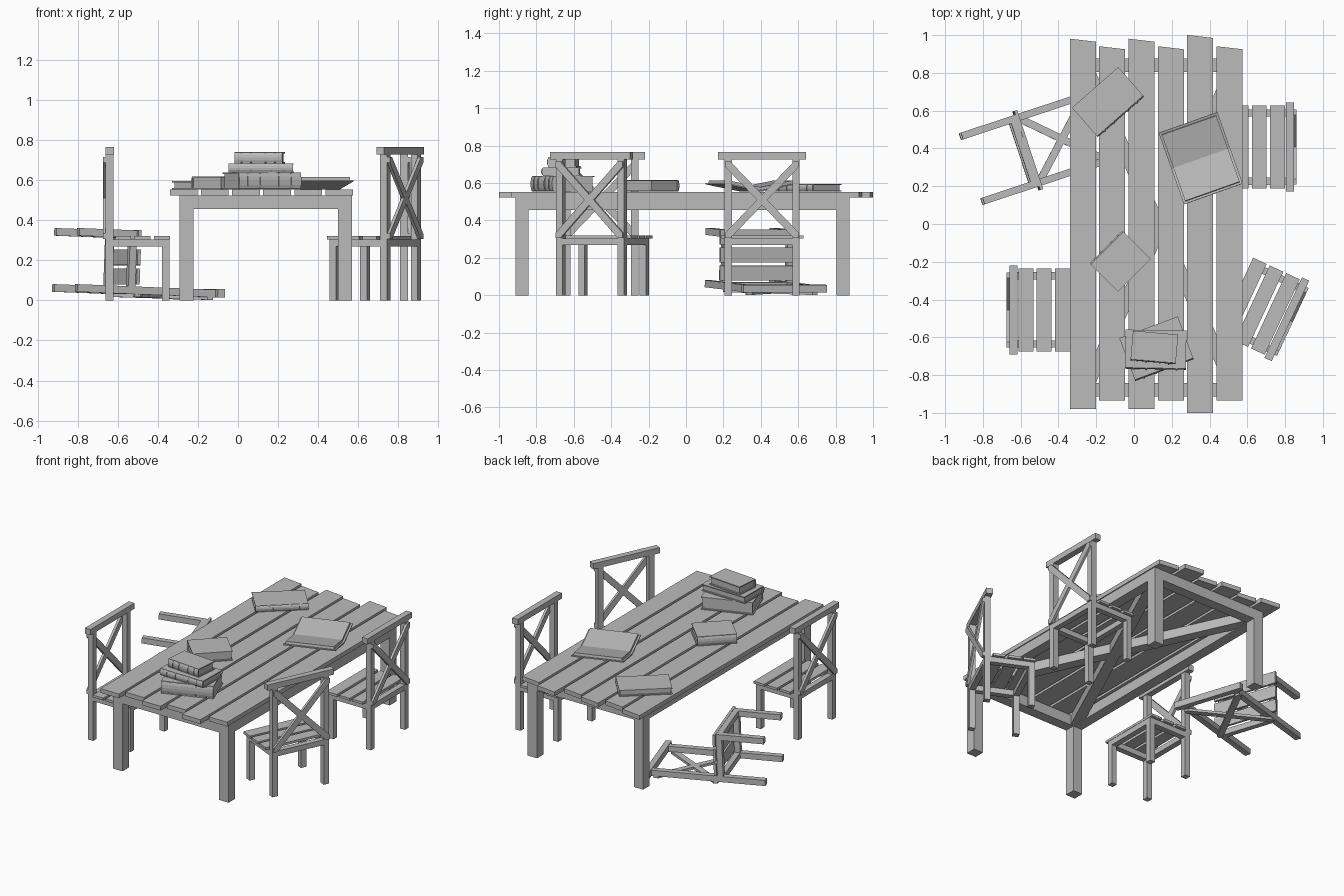
import bpy, bmesh
from math import radians, atan2, hypot, cos, sin, pi
from mathutils import Matrix, Vector

cube = bpy.data.objects.get("Cube")
if cube:
    bpy.data.objects.remove(cube, do_unlink=True)

grey = bpy.data.materials.new("plain_grey")
grey.use_nodes = True
grey.diffuse_color = (0.5, 0.5, 0.5, 1)
grey.node_tree.nodes["Principled BSDF"].inputs["Base Color"].default_value = (0.5, 0.5, 0.5, 1)


def place(x, y, z=0.0, turn=0.0, tip=0.0):
    return (Matrix.Translation((x, y, z)) @ Matrix.Rotation(radians(turn), 4, 'Z')
            @ Matrix.Rotation(radians(tip), 4, 'Y'))


def finish(name, bm, frame):
    mesh = bpy.data.meshes.new(name)
    bmesh.ops.recalc_face_normals(bm, faces=bm.faces)
    bm.to_mesh(mesh)
    bm.free()
    mesh.materials.append(grey)
    ob = bpy.data.objects.new(name, mesh)
    ob.matrix_world = frame
    bpy.context.collection.objects.link(ob)
    return ob


def box(name, xs, ys, zs, frame=Matrix(), skew=0.0):
    """Box between limits; skew pushes the left corners of the +y end outward."""
    bm = bmesh.new()
    bmesh.ops.create_cube(bm, size=1)
    for v in bm.verts:
        left_back = v.co.x < 0 and v.co.y > 0
        v.co = [lo + (c + 0.5) * (hi - lo) for c, (lo, hi) in zip(v.co, (xs, ys, zs))]
        if left_back:
            v.co.y += skew
    return finish(name, bm, frame)


def prism(name, outline, x0, x1, frame):
    """Extrude a y-z outline along x."""
    bm = bmesh.new()
    face = bm.faces.new([bm.verts.new((x0, y, z)) for y, z in outline])
    new = bmesh.ops.extrude_face_region(bm, geom=[face])["geom"]
    for v in new:
        if isinstance(v, bmesh.types.BMVert):
            v.co.x = x1
    return finish(name, bm, frame)


# Table: uneven planks
for i, (front, back) in enumerate([(-0.98, 0.965), (-0.935, 0.925), (-0.98, 0.965),
                                   (-0.935, 0.925), (-1.0, 0.985), (-0.935, 0.925)]):
    x = -0.34 + i * 0.1553
    box(f"table_plank_{i + 1}", (x, x + 0.138), (front, back), (0.524, 0.553), skew=0.016)

# Table: legs, apron and diagonal braces
XL, XR, YF, YB, T = -0.293, 0.568, -0.912, 0.875, 0.07
for sx, x in (("left", XR - T), ("right", XL)):
    for sy, y in (("front", YF), ("back", YB - T)):
        box(f"table_leg_{sy}_{sx}", (x, x + T), (y, y + T), (0, 0.524))
    box(f"table_side_rail_{sx}", (x, x + T), (YF + T, YB - T), (0.455, 0.524))
for sy, y in (("front", YF), ("back", YB - T)):
    box(f"table_end_rail_{sy}", (XL + T, XR - T), (y, y + T), (0.455, 0.524))
run, rise = XR - XL - T, YB - YF - T
for name, s in (("a", 1), ("b", -1)):
    half = hypot(run, rise) / 2 - 0.03
    frame = place((XL + XR) / 2, (YF + YB) / 2, 0, math_deg := atan2(s * rise, run) * 180 / pi)
    box(f"table_brace_{name}", (-half, half), (-T / 2, T / 2), (0.46, 0.522), frame)


def chair(tag, frame):
    def part(name, xs, ys, zs, extra=Matrix()):
        box(f"{tag}_{name}", xs, ys, zs, frame @ extra)

    for side, y in (("left", 0.162), ("right", -0.2)):
        ys = (y, y + 0.038)
        part(f"back_post_{side}", (0, 0.038), ys, (0, 0.727))
        part(f"front_leg_{side}", (0.28, 0.318), ys, (0, 0.304))
        part(f"side_rail_{side}", (0.038, 0.28), ys, (0.268, 0.304))
    for name, x in (("rear", 0), ("front", 0.28)):
        part(f"{name}_rail", (x, x + 0.038), (-0.162, 0.162), (0.268, 0.304))
    for i in range(3):
        x = 0.048 + i * 0.0965
        part(f"seat_slat_{i + 1}", (x, x + 0.079), (-0.22, 0.22), (0.304, 0.32))
    part("top_rail", (0, 0.042), (-0.235, 0.235), (0.727, 0.765))
    # Crossed back braces, ends trimmed in line with the posts
    for name, s in (("a", 1), ("b", -1)):
        y, lo, hi, c = 0.198 * s, 0.305, 0.715, 0.028
        outline = [(-y, lo), (-y + c * s, lo), (y, hi - c), (y, hi), (y - c * s, hi), (-y, lo + c)]
        bm = bmesh.new()
        face = bm.faces.new([bm.verts.new((-0.014, py, pz)) for py, pz in outline])
        for g in bmesh.ops.extrude_face_region(bm, geom=[face])["geom"]:
            if isinstance(g, bmesh.types.BMVert):
                g.co.x = 0.003
        finish(f"{tag}_back_brace_{name}", bm, frame)


chair("chair_left_back", place(0.847, 0.407, 0, 180))
chair("chair_right_front", place(-0.66, -0.455))
chair("chair_left_front", place(0.828, -0.513, 0, 155))
chair("fallen_chair", place(-0.865, 0.29, 0.043, 198.3, -92.2))


def book(tag, length, width, thick, frame):
    """Closed book lying flat, spine along its -y side."""
    a, b, t = length / 2, width / 2, 0.007
    box(f"{tag}_lower_cover", (-a, a), (-b, b), (0, t), frame)
    box(f"{tag}_upper_cover", (-a, a), (-b, b), (thick - t, thick), frame)
    box(f"{tag}_pages", (-a + 0.007, a - 0.007), (-b + 0.004, b - 0.008), (t, thick - t), frame)

    def arc(bulge):
        return [(-b + 0.005 - bulge * sin(pi * i / 6), thick / 2 - thick / 2 * cos(pi * i / 6))
                for i in range(7)]
    prism(f"{tag}_spine", arc(0.012), -a, a, frame)
    for i in (-0.7, -0.3, 0.3, 0.7):
        prism(f"{tag}_spine_band_{i}", arc(0.016), i * a - 0.005, i * a + 0.005, frame)


TOP = 0.554
book("back_book", 0.326, 0.2, 0.042, place(-0.14, 0.648, TOP, 41.3))
book("middle_book", 0.247, 0.205, 0.063, place(-0.07, -0.2, TOP, 225))
book("stack_book_bottom", 0.33, 0.235, 0.084, place(0.118, -0.657, TOP, 20.4))
book("stack_book_middle", 0.322, 0.2, 0.046, place(0.115, -0.662, TOP + 0.084, -1))
book("stack_book_top", 0.24, 0.15, 0.056, place(0.108, -0.65, TOP + 0.13, -5))

# Open book: two raised halves hinged on the spine
spine = place(0.353, 0.348, TOP, 19.5)
for side, turn in (("far", 0), ("near", 180)):
    half = spine @ Matrix.Rotation(radians(turn), 4, 'Z') @ Matrix.Rotation(radians(11), 4, 'X')
    box(f"open_book_cover_{side}", (-0.165, 0.165), (0, 0.205), (0, 0.007), half)
    box(f"open_book_pages_{side}", (-0.153, 0.153), (0.003, 0.193), (0.007, 0.024), half)
